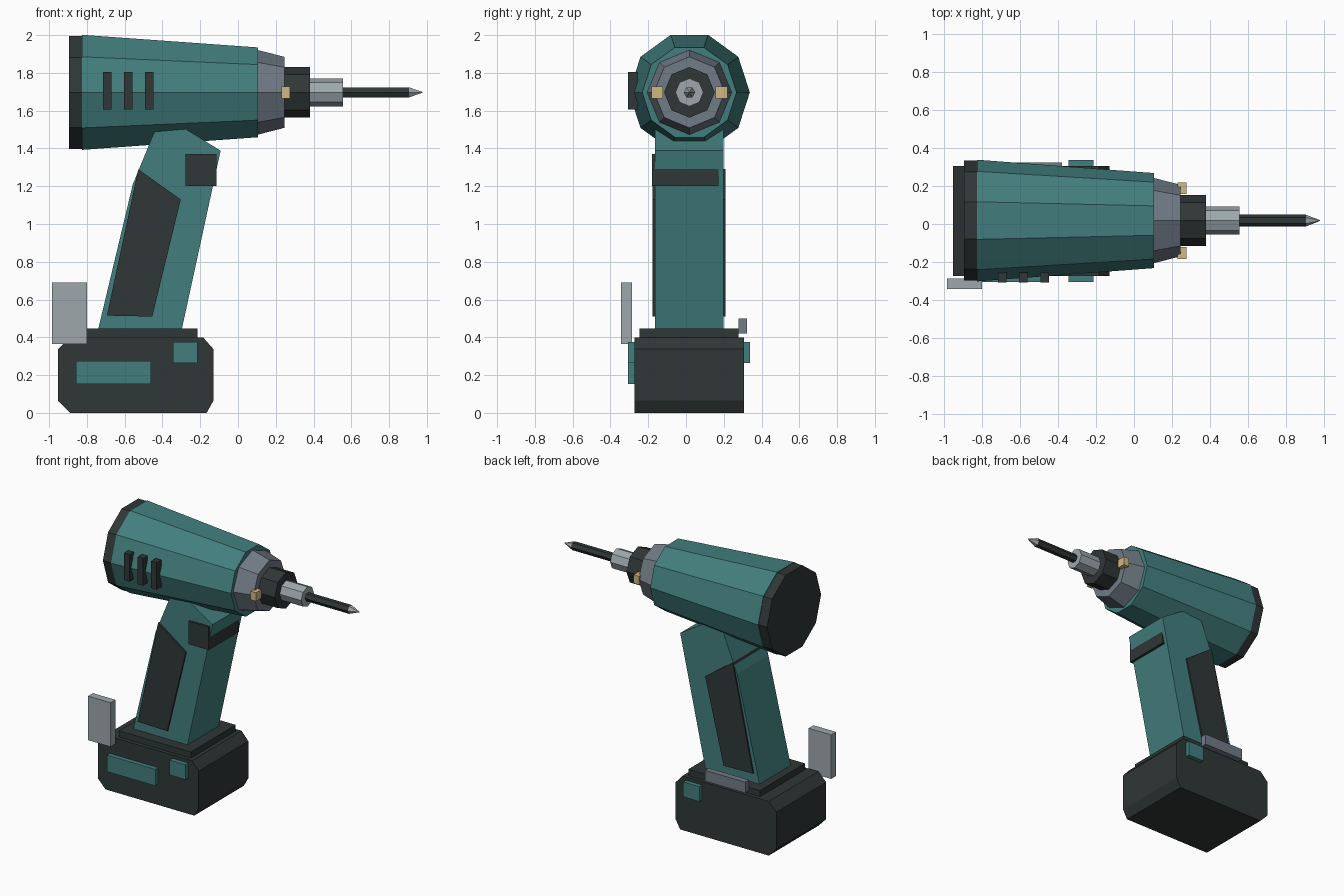
import bpy
import bmesh
from math import sin, cos, tau

default = bpy.data.objects.get("Cube")
if default:
    bpy.data.objects.remove(default, do_unlink=True)

MID_Y, AXIS_Z = 0.018, 1.697   # axis of the barrel


def material(name, rgb):
    mat = bpy.data.materials.new(name)
    mat.use_nodes = True
    mat.diffuse_color = (*rgb, 1)
    mat.node_tree.nodes["Principled BSDF"].inputs["Base Color"].default_value = (*rgb, 1)
    return mat


teal = material("teal plastic", (0.054, 0.212, 0.208))
dark = material("dark rubber", (0.028, 0.038, 0.037))
steel = material("light steel", (0.34, 0.39, 0.41))
grey = material("slate grey", (0.165, 0.20, 0.24))
amber = material("amber lamp", (0.64, 0.48, 0.23))


def finish(name, bm, mat):
    bmesh.ops.recalc_face_normals(bm, faces=bm.faces)
    mesh = bpy.data.meshes.new(name)
    bm.to_mesh(mesh)
    bm.free()
    mesh.materials.append(mat)
    obj = bpy.data.objects.new(name, mesh)
    bpy.context.scene.collection.objects.link(obj)
    return obj


def slab(name, outline, y0, y1, mat):
    """Extrude an x-z outline from y0 to y1."""
    bm = bmesh.new()
    face = bm.faces.new([bm.verts.new((x, y0, z)) for x, z in outline])
    new = bmesh.ops.extrude_face_region(bm, geom=[face])["geom"]
    moved = [g for g in new if isinstance(g, bmesh.types.BMVert)]
    bmesh.ops.translate(bm, vec=(0, y1 - y0, 0), verts=moved)
    return finish(name, bm, mat)


def box(name, x0, x1, y0, y1, z0, z1, mat):
    return slab(name, [(x0, z0), (x1, z0), (x1, z1), (x0, z1)], y0, y1, mat)


def barrel(name, sides, x0, r0, x1, r1, mat):
    """Faceted tapered section along the barrel axis."""
    bm = bmesh.new()
    rings = [[bm.verts.new((x, MID_Y + r * cos(tau * i / sides),
                            AXIS_Z + r * sin(tau * i / sides)))
              for i in range(sides)] for x, r in ((x0, r0), (x1, r1))]
    for i in range(sides):
        j = (i + 1) % sides
        bm.faces.new((rings[0][i], rings[0][j], rings[1][j], rings[1][i]))
    for ring in rings:
        bm.faces.new(ring)
    bmesh.ops.remove_doubles(bm, verts=bm.verts, dist=0.0001)
    return finish(name, bm, mat)


# Barrel, from the rear cap to the bit
barrel("rear_cap", 10, -0.895, 0.315, -0.825, 0.315, dark)
barrel("motor_housing", 10, -0.825, 0.32, 0.105, 0.25, teal)
barrel("nose_cone", 8, 0.105, 0.224, 0.245, 0.188, grey)
barrel("collar", 8, 0.245, 0.134, 0.38, 0.134, dark)
barrel("chuck", 8, 0.38, 0.074, 0.555, 0.074, steel)
barrel("bit_shaft", 6, 0.555, 0.031, 0.905, 0.031, dark)
barrel("bit_tip", 6, 0.905, 0.031, 0.978, 0.002, steel)

# Lamps on both sides of the nose
for side, name in ((-1, "right_lamp"), (1, "left_lamp")):
    y = MID_Y + side * 0.17
    box(name, 0.23, 0.275, y - 0.031, y + 0.031, 1.665, 1.728, amber)

# Vent ribs on one side of the housing
for i in range(3):
    x = -0.715 + i * 0.111
    box(f"vent_rib_{i + 1}", x, x + 0.045, -0.308, -0.255, 1.605, 1.805, dark)

# Handle with a grip pad and trigger
slab("handle", [(-0.741, 0.44), (-0.298, 0.44), (-0.092, 1.388), (-0.272, 1.5),
                (-0.36, 1.6), (-0.44, 1.495), (-0.557, 1.21)], -0.165, 0.199, teal)
slab("grip_pad", [(-0.694, 0.515), (-0.454, 0.51), (-0.303, 1.13), (-0.528, 1.29)],
     -0.178, 0.21, dark)
box("trigger", -0.277, -0.113, -0.18, 0.171, 1.2, 1.37, dark)

# Battery pack and its mounting plate
box("mounting_plate", -0.8, -0.214, -0.245, 0.279, 0.395, 0.446, dark)
slab("battery", [(-0.89, 0), (-0.166, 0), (-0.13, 0.065), (-0.13, 0.338),
                 (-0.185, 0.4), (-0.89, 0.4), (-0.953, 0.338), (-0.953, 0.065)],
     -0.273, 0.306, dark)
box("battery_label", -0.857, -0.46, -0.306, -0.27, 0.153, 0.275, teal)
box("release_button_right", -0.345, -0.214, -0.306, -0.27, 0.265, 0.375, teal)
box("release_button_left", -0.345, -0.214, 0.3, 0.338, 0.265, 0.375, teal)

# Belt hook and side rail
box("belt_hook", -0.985, -0.8, -0.343, -0.286, 0.365, 0.69, steel)
box("side_rail", -0.71, -0.38, 0.279, 0.323, 0.42, 0.5, grey)
